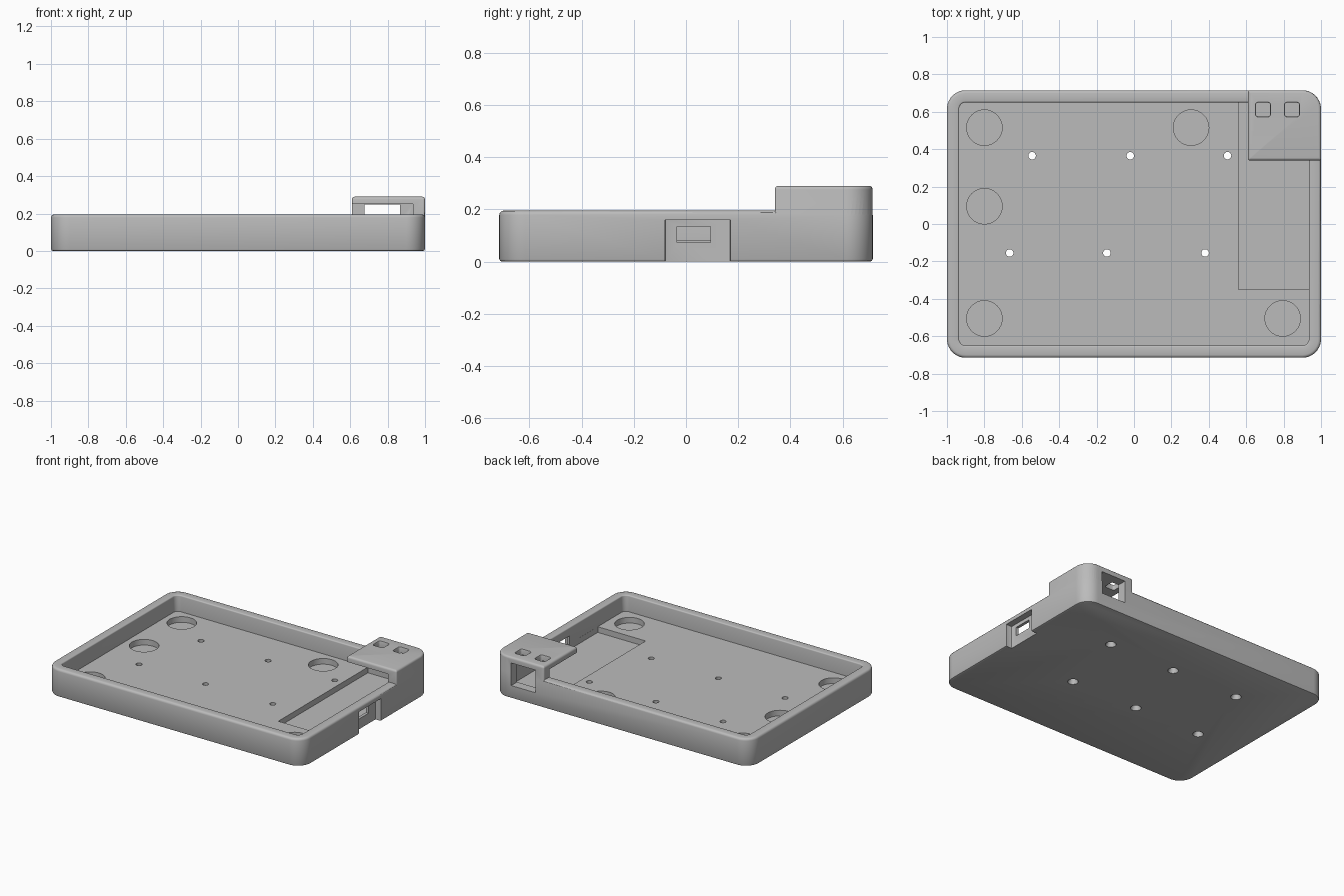
import bpy, bmesh, math

cube = bpy.data.objects.get("Cube")
if cube:
    bpy.data.objects.remove(cube, do_unlink=True)

grey = bpy.data.materials.new("plain grey")
grey.use_nodes = True
grey.diffuse_color = (0.5, 0.5, 0.5, 1)
grey.node_tree.nodes["Principled BSDF"].inputs["Base Color"].default_value = (0.5, 0.5, 0.5, 1)


def ring(box, radii, inset, seg):
    """Rounded rectangle outline, shrunk by inset; radii start at the +x +y corner."""
    x0, x1, y0, y1 = box
    corners = [(x1, y1, -1, -1), (x0, y1, 1, -1), (x0, y0, 1, 1), (x1, y0, -1, 1)]
    points = []
    for i, (x, y, sx, sy) in enumerate(corners):
        r = max(radii[i] - inset, 0.004)
        d = r + inset
        for k in range(seg + 1):
            a = math.pi / 2 * (i + k / seg)
            points.append((x + sx * d + r * math.cos(a), y + sy * d + r * math.sin(a)))
    return points


def loft(name, box, radii, profile, seg=10):
    """Solid through rounded rectangles given as (inset, height) pairs."""
    bm = bmesh.new()
    rings = [[bm.verts.new((x, y, z)) for x, y in ring(box, radii, inset, seg)]
             for inset, z in profile]
    n = len(rings[0])
    for low, high in zip(rings, rings[1:]):
        for i in range(n):
            j = (i + 1) % n
            bm.faces.new((low[i], low[j], high[j], high[i]))
    bm.faces.new(rings[0][::-1])
    bm.faces.new(rings[-1])
    bmesh.ops.remove_doubles(bm, verts=bm.verts, dist=1e-5)
    bmesh.ops.recalc_face_normals(bm, faces=bm.faces)
    return add_object(name, bm)


def add_object(name, bm):
    mesh = bpy.data.meshes.new(name)
    bm.to_mesh(mesh)
    bm.free()
    mesh.materials.append(grey)
    obj = bpy.data.objects.new(name, mesh)
    bpy.context.collection.objects.link(obj)
    return obj


def block(x0, x1, y0, y1, z0, z1):
    bm = bmesh.new()
    bmesh.ops.create_cube(bm, size=1)
    for v in bm.verts:
        v.co = ((x0 + x1) / 2 + v.co.x * (x1 - x0),
                (y0 + y1) / 2 + v.co.y * (y1 - y0),
                (z0 + z1) / 2 + v.co.z * (z1 - z0))
    return add_object("cutter", bm)


def disc(x, y, r, profile):
    return loft("cutter", (x - r, x + r, y - r, y + r), [r] * 4, profile, 8)


def combine(obj, other, operation="DIFFERENCE"):
    """Apply a boolean and discard the second solid."""
    mod = obj.modifiers.new("combine", "BOOLEAN")
    mod.object, mod.operation, mod.solver = other, operation, "EXACT"
    result = obj.evaluated_get(bpy.context.evaluated_depsgraph_get())
    mesh = bpy.data.meshes.new_from_object(result)
    obj.modifiers.clear()
    obj.data = mesh
    bpy.data.objects.remove(other, do_unlink=True)


def rounded(inset, z, r, start, end):
    """Quarter or half round for a profile, centred at (inset, z)."""
    return [(inset - r * math.cos(math.radians(a)), z + r * math.sin(math.radians(a)))
            for a in range(start, end + 1, 30)]


HALF_Y, WALL, RIM, ROOF, FLOOR, POCKET = 0.715, 0.065, 0.195, 0.29, 0.08, 0.04

# Tray: outer wall, rounded rim, inner wall and floor in one loft
edge = 0.016
tray = loft("tray", (-1, 1, -HALF_Y, HALF_Y), [0.1] * 4,
            [(0.01, 0), (0.003, 0.003), (0, 0.01)]
            + rounded(edge, RIM - edge, edge, 0, 90)
            + rounded(WALL - 0.008, RIM - 0.008, 0.008, 90, 180)
            + [(WALL, FLOOR)])

# Raised corner housing, open towards the tray
housing = loft("housing", (0.61, 0.9997, 0.34, HALF_Y - 0.0003),
               [0.1, 0.01, 0.01, 0.01],
               [(0, 0.05)] + rounded(0.014, ROOF - 0.014, 0.014, 0, 90))
combine(housing, block(0.5, 0.9348, 0.2, HALF_Y - WALL - 0.0002, 0, 0.25))
combine(tray, housing, "UNION")

# Sunken floor area beside the right wall
combine(tray, block(0.56, 0.9345, -0.35, HALF_Y - WALL - 0.0005, POCKET, 0.15))

# Round floor recesses
for x, y in [(-0.8, 0.515), (0.305, 0.515), (-0.8, 0.095), (-0.8, -0.505), (0.795, -0.505)]:
    combine(tray, disc(x, y, 0.095, [(0, POCKET), (0, 0.12)]))

# Countersunk screw holes
for x, y in [(-0.545, 0.365), (-0.02, 0.365), (0.5, 0.365),
             (-0.665, -0.155), (-0.145, -0.155), (0.38, -0.155)]:
    combine(tray, disc(x, y, 0.034, [(0, -0.01), (0, 0.005), (0.014, 0.03), (0.014, 0.12)]))

# Square socket in the back wall and two windows in the housing roof
combine(tray, block(0.675, 0.865, 0.6, 0.8, 0.09, 0.249))
for x in (0.69, 0.845):
    combine(tray, loft("cutter", (x - 0.038, x + 0.038, 0.575, 0.649), [0.012] * 4,
                       [(0, 0.2), (0, ROOF - 0.01), (-0.006, ROOF + 0.01)], 3))

# Plug recess and slot in the right wall
combine(tray, loft("cutter", (0.955, 1.1, -0.08, 0.17), [0.005] * 4, [(0, -0.1), (0, 0.16)], 2))
combine(tray, block(0.9, 1.1, -0.035, 0.093, 0.073, 0.135))

tray.name = "tray_with_corner_housing"
bpy.ops.object.select_all(action="DESELECT")
tray.select_set(True)
bpy.context.view_layer.objects.active = tray
bpy.ops.object.shade_smooth_by_angle(angle=math.radians(35))
